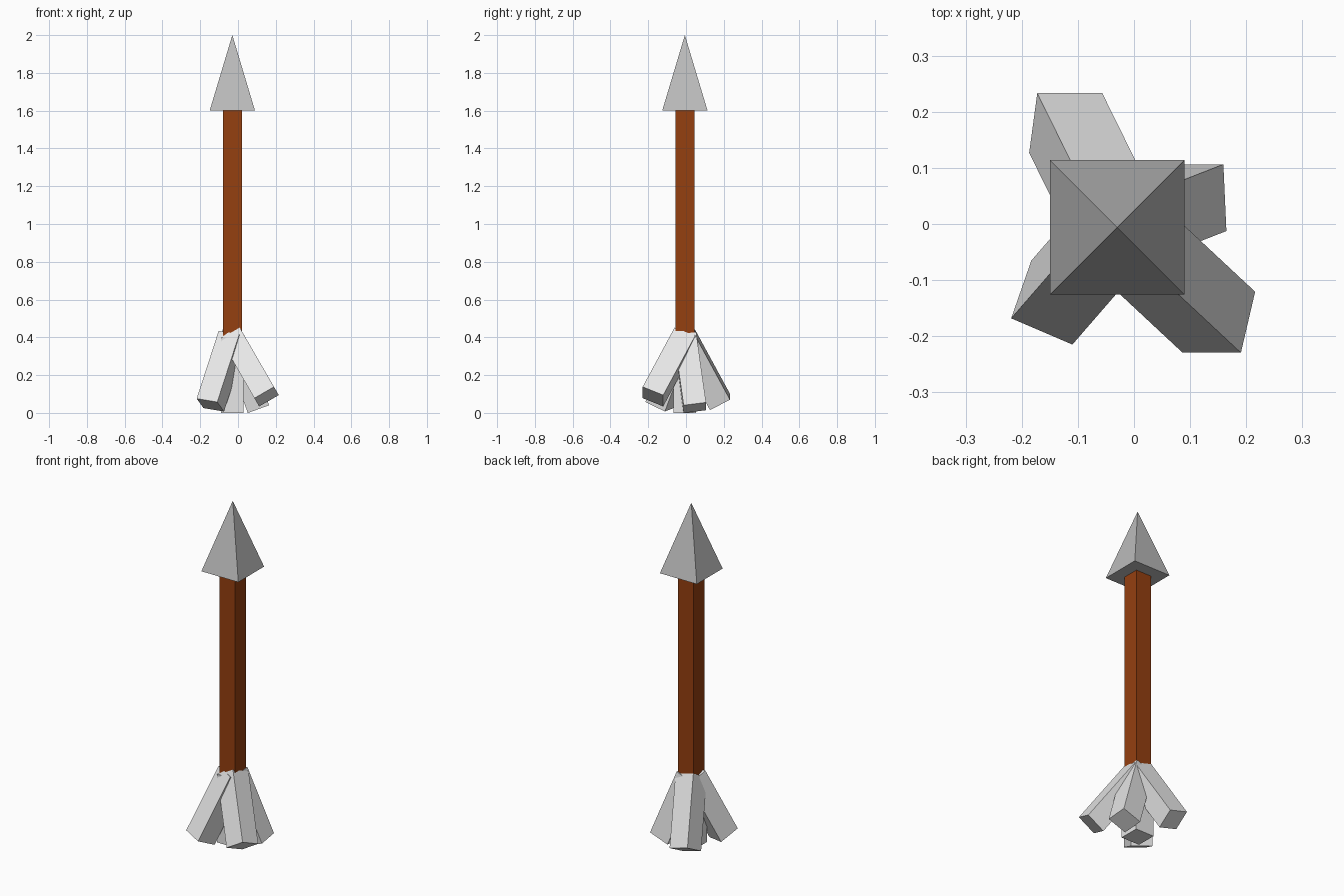
import bpy, bmesh, math
from mathutils import Matrix, Euler, Vector

if "Cube" in bpy.data.objects:
    bpy.data.objects.remove(bpy.data.objects["Cube"])

CX, CY = -0.03, -0.006      # arrow axis
HUB = 0.40                  # height where the fletching meets the shaft


def material(name, rgb):
    m = bpy.data.materials.new(name)
    m.diffuse_color = (*rgb, 1)
    m.use_nodes = True
    m.node_tree.nodes["Principled BSDF"].inputs["Base Color"].default_value = m.diffuse_color
    return m


steel = material("steel grey", (0.5, 0.5, 0.5))
wood = material("brown wood", (0.3, 0.05, 0.005))
white = material("feather white", (0.8, 0.8, 0.8))


def add(name, bm, mat):
    me = bpy.data.meshes.new(name)
    bm.to_mesh(me)
    bm.free()
    me.materials.append(mat)
    ob = bpy.data.objects.new(name, me)
    bpy.context.collection.objects.link(ob)
    return ob


def box(name, size, centre, mat):
    bm = bmesh.new()
    bmesh.ops.create_cube(bm, size=1)
    bmesh.ops.scale(bm, vec=size, verts=bm.verts)
    bmesh.ops.translate(bm, vec=centre, verts=bm.verts)
    return add(name, bm, mat)


# shaft
box("shaft", (0.1, 0.1, 1.2), (CX, CY, 1.0), wood)

# pyramid arrowhead
bm = bmesh.new()
bmesh.ops.create_cone(bm, cap_ends=True, segments=4, radius1=0.12 * math.sqrt(2),
                      radius2=0, depth=0.4)
# align the square base to the axes
if min(abs(v.co.x) for v in bm.verts if v.co.z < 0) < 0.01:
    bmesh.ops.rotate(bm, matrix=Matrix.Rotation(math.pi / 4, 3, 'Z'), verts=bm.verts)
bmesh.ops.remove_doubles(bm, verts=bm.verts, dist=1e-4)
bmesh.ops.translate(bm, vec=(CX, CY, 1.8), verts=bm.verts)
add("arrowhead", bm, steel)

# splayed feathers: identical blocks hanging from the hub, tilted (degrees)
tilts = {
    "feather_centre": (0, 0, 0),
    "feather_back_left": (27.7, 15, 0),
    "feather_right": (7.6, -20, 0),
    "feather_front_right": (-25, -30, 0),
    "feather_front_left": (-25, 8.6, -23.2),
}
for name, angles in tilts.items():
    ob = box(name, (0.12, 0.12, 0.4), (0, 0, -0.2), white)
    ob.location = Vector((CX, CY, HUB))
    ob.rotation_euler = Euler([math.radians(a) for a in angles])
